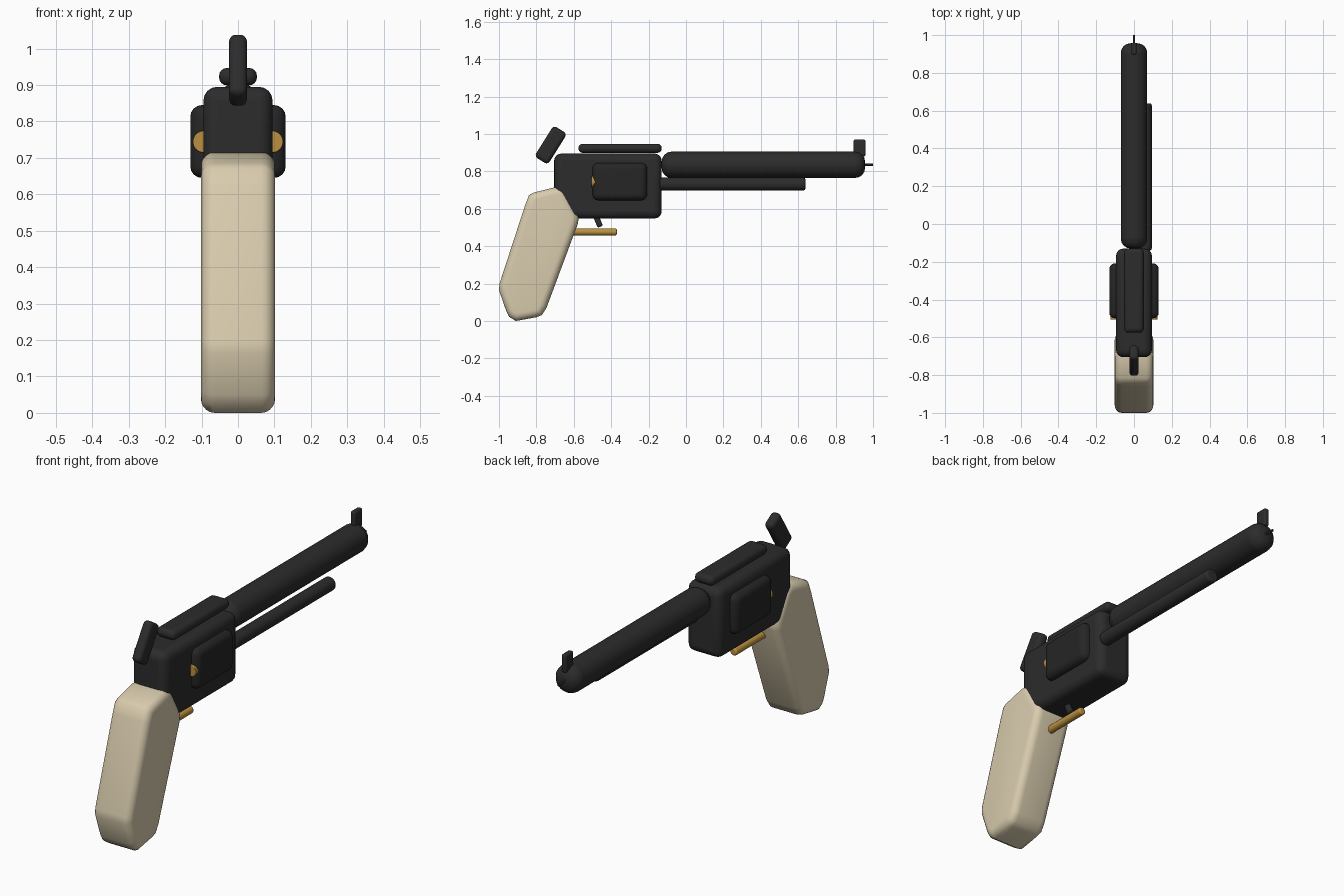
import bpy, bmesh, math
from mathutils import Matrix

if "Cube" in bpy.data.objects:
    bpy.data.objects.remove(bpy.data.objects["Cube"])


def material(name, rgb):
    m = bpy.data.materials.new(name)
    m.diffuse_color = (*rgb, 1)
    m.use_nodes = True
    m.node_tree.nodes["Principled BSDF"].inputs["Base Color"].default_value = m.diffuse_color
    return m


STEEL = material("dark_steel", (0.025, 0.025, 0.026))
DARK = material("blackened_steel", (0.019, 0.019, 0.020))
IVORY = material("ivory", (0.69, 0.60, 0.42))
BRASS = material("brass", (0.50, 0.28, 0.05))


def finish(name, bm, mat, bevel=0, segments=4):
    """Turn a bmesh into a smooth-shaded object with rounded hard edges."""
    bmesh.ops.recalc_face_normals(bm, faces=bm.faces)
    mesh = bpy.data.meshes.new(name)
    bm.to_mesh(mesh)
    bm.free()
    ob = bpy.data.objects.new(name, mesh)
    bpy.context.collection.objects.link(ob)
    mesh.materials.append(mat)
    if bevel:
        mod = ob.modifiers.new("round", 'BEVEL')
        mod.width = bevel
        mod.segments = segments
        mod.limit_method = 'ANGLE'
        mod.angle_limit = math.radians(50)
    bpy.ops.object.select_all(action='DESELECT')
    bpy.context.view_layer.objects.active = ob
    ob.select_set(True)
    bpy.ops.object.shade_smooth_by_angle(angle=math.radians(40))
    return ob


def box(name, x, y, z, mat, bevel, tilt=0):
    """Rounded box from (min, max) ranges, tilted about x."""
    bm = bmesh.new()
    size = [b - a for a, b in (x, y, z)]
    mid = [(a + b) / 2 for a, b in (x, y, z)]
    bmesh.ops.create_cube(bm, size=1, matrix=Matrix.Translation(mid)
                          @ Matrix.Rotation(math.radians(tilt), 4, 'X')
                          @ Matrix.Diagonal((*size, 1)))
    return finish(name, bm, mat, bevel)


def rod(name, x, z, y0, y1, r, mat, bevel=0, sides=32):
    """Cylinder lying along y."""
    bm = bmesh.new()
    bmesh.ops.create_cone(bm, cap_ends=True, segments=sides, radius1=r, radius2=r,
                          depth=y1 - y0,
                          matrix=Matrix.Translation((x, (y0 + y1) / 2, z))
                          @ Matrix.Rotation(math.pi / 2, 4, 'X'))
    return finish(name, bm, mat, bevel)


# Barrel, muzzle point and ejector rod
rod("barrel", 0, 0.835, -0.13, 0.957, 0.07, STEEL, 0.052)
rod("muzzle_point", 0, 0.835, 0.95, 1.0, 0.006, DARK, 0, 12)
rod("ejector_rod", 0.06, 0.732, -0.14, 0.638, 0.034, STEEL, 0.01)
box("front_sight", (-0.014, 0.014), (0.896, 0.96), (0.88, 0.97), STEEL, 0.01)

# Frame, top strap and drum
box("frame", (-0.095, 0.095), (-0.705, -0.13), (0.548, 0.895), STEEL, 0.038)
box("top_strap", (-0.052, 0.052), (-0.575, -0.13), (0.899, 0.947), STEEL, 0.022)
box("drum", (-0.131, 0.131), (-0.50, -0.208), (0.645, 0.845), DARK, 0.032)
for side, sx in (("left", -1), ("right", 1)):
    rod("cartridge_" + side, sx * 0.094, 0.744, -0.506, -0.44, 0.03, BRASS, 0.003)

# Hammer, trigger and guard
box("hammer", (-0.025, 0.025), (-0.766, -0.681), (0.843, 1.038), STEEL, 0.02, -32)
box("trigger", (-0.012, 0.012), (-0.492, -0.462), (0.50, 0.60), STEEL, 0.008, 22)
rod("trigger_guard", 0, 0.476, -0.62, -0.37, 0.019, BRASS, 0.008, 20)

# Grip: side profile (y, z) extruded, with both rims rounded
profile = [(-0.70, 0.715), (-0.815, 0.686), (-0.84, 0.672), (-0.86, 0.62),
           (-0.997, 0.20), (-1.0, 0.165), (-0.96, 0.05), (-0.945, 0.022),
           (-0.91, 0.0), (-0.80, 0.02), (-0.77, 0.032), (-0.745, 0.072),
           (-0.578, 0.52), (-0.573, 0.56), (-0.645, 0.69), (-0.665, 0.71)]
bm = bmesh.new()
cap = bm.faces.new([bm.verts.new((-0.102, y, z)) for y, z in profile])
out = bmesh.ops.extrude_face_region(bm, geom=[cap], use_keep_orig=True)
bmesh.ops.translate(bm, vec=(0.204, 0, 0),
                    verts=[g for g in out["geom"] if isinstance(g, bmesh.types.BMVert)])
rims = [e for e in bm.edges if abs(e.verts[0].co.x - e.verts[1].co.x) < 0.001]
bmesh.ops.bevel(bm, geom=rims, offset=0.038, segments=5, profile=0.5,
                affect='EDGES', clamp_overlap=True)
finish("grip", bm, IVORY)
